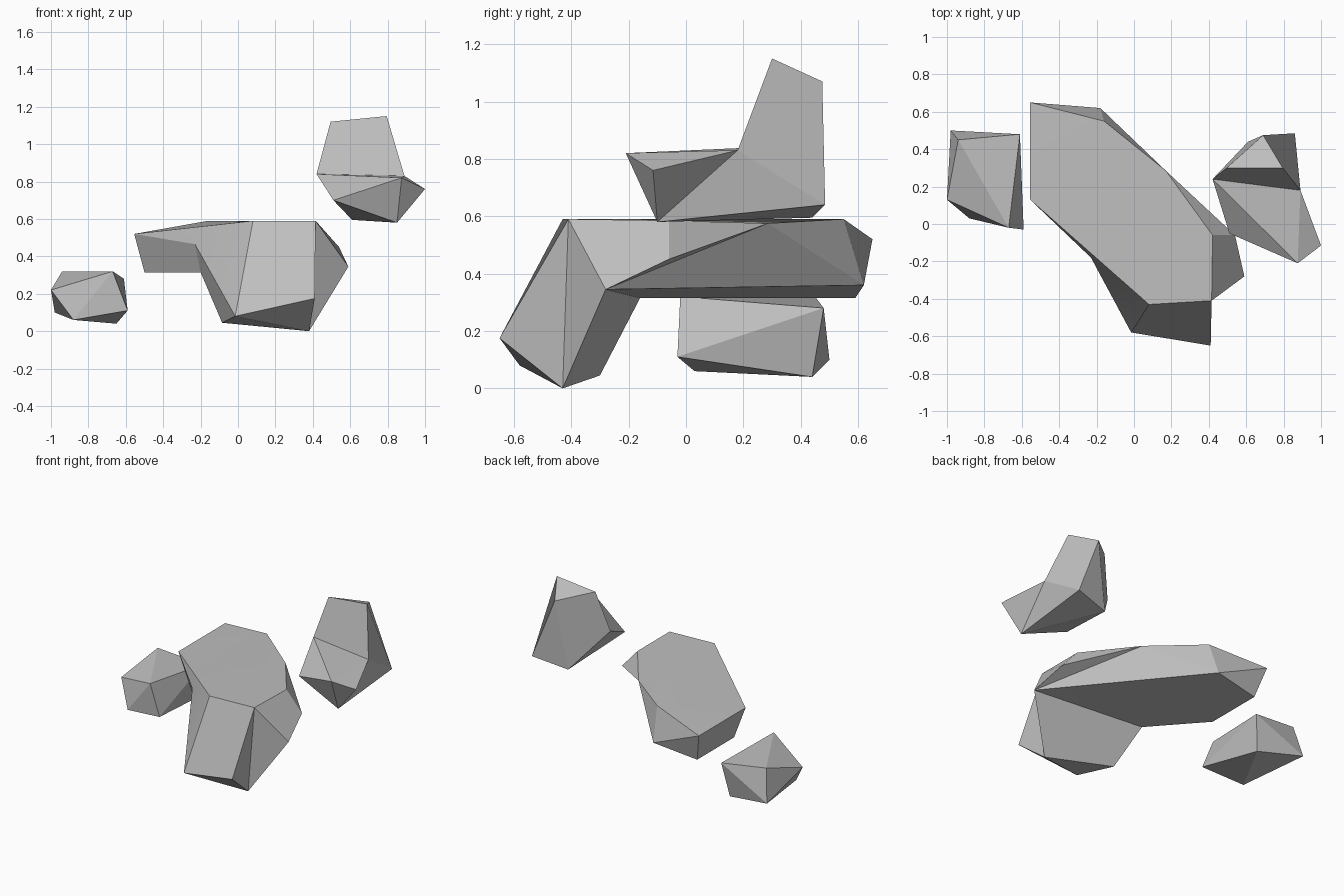
import bpy, bmesh
from math import radians

cube = bpy.data.objects.get("Cube")
if cube:
    bpy.data.objects.remove(cube, do_unlink=True)

stone = bpy.data.materials.new("grey stone")
stone.use_nodes = True
grey = (0.52, 0.52, 0.52, 1)
stone.diffuse_color = grey
stone.node_tree.nodes["Principled BSDF"].inputs["Base Color"].default_value = grey
stone.node_tree.nodes["Principled BSDF"].inputs["Roughness"].default_value = 0.9


def make_rock(name, corners, facets=None):
    """Chiselled rock: the convex hull of its corners, or named facets if notched."""
    bm = bmesh.new()
    verts = {key: bm.verts.new(co) for key, co in corners.items()}
    if facets:
        for facet in facets.split():
            bm.faces.new([verts[key] for key in facet])
    else:
        bmesh.ops.convex_hull(bm, input=bm.verts[:])
    bmesh.ops.recalc_face_normals(bm, faces=bm.faces[:])
    mesh = bpy.data.meshes.new(name)
    bm.to_mesh(mesh)
    bm.free()
    mesh.materials.append(stone)
    rock = bpy.data.objects.new(name, mesh)
    bpy.context.collection.objects.link(rock)
    bpy.ops.object.select_all(action='DESELECT')
    rock.select_set(True)
    bpy.context.view_layer.objects.active = rock
    bpy.ops.object.shade_smooth_by_angle(angle=radians(18))
    return rock


# Small block: upper four corners, then lower four
make_rock("small_rock", dict(
    a=(-.94, .45, .32), b=(-.61, .48, .28), c=(-.67, -.02, .32), d=(-1, .13, .22),
    e=(-.98, .5, .1), f=(-.65, .44, .04), g=(-.59, -.03, .11), h=(-.88, .03, .06)))

# Large slab with a leg reaching down at the front
make_rock("large_rock", dict(
    # slab top
    a=(-.555, .65, .52), b=(-.555, .13, .52), c=(-.16, .55, .59), d=(.42, -.06, .585),
    e=(.415, -.41, .59), f=(.08, -.43, .59), m=(.17, .285, .575),
    # leg
    g=(.41, -.65, .175), h=(-.015, -.58, .08), i=(.38, -.43, 0), j=(-.085, -.3, .045),
    # side and underside
    k=(.59, -.28, .345), l=(.54, -.06, .45), n=(-.18, .62, .36),
    p=(-.5, .59, .315), q=(-.5, .18, .315), r=(-.2, -.16, .315), s=(-.23, -.18, .465)),
    "abc bfc fedmc "            # top
    "ekld dlm klm knm mnc "     # outer side
    "can anp apqb "             # back and end
    "krn rpn rqp "              # underside
    "bqrs bsf shf srjh "        # inner side
    "fhge egi eik ghi hji ijrk")  # leg

# Raised rock with a ledge in front of a taller back
make_rock("ledge_rock", dict(
    # peak
    a=(.495, .3, 1.12), b=(.795, .3, 1.15), c=(.69, .475, 1.07),
    # ledge
    f=(.42, .24, .84), g=(.89, .18, .83), h=(1, -.115, .76), i=(.875, -.21, .82),
    # base
    j=(.51, -.05, .7), k=(.85, -.1, .58), d=(.61, .44, .595), e=(.86, .485, .64)),
    "abc afgb fji fig gih "     # peak and ledge
    "jki ikh hkg gke bgec "     # front and outer side
    "kjd kde fdca fdj ced")     # underside, inner side and back
